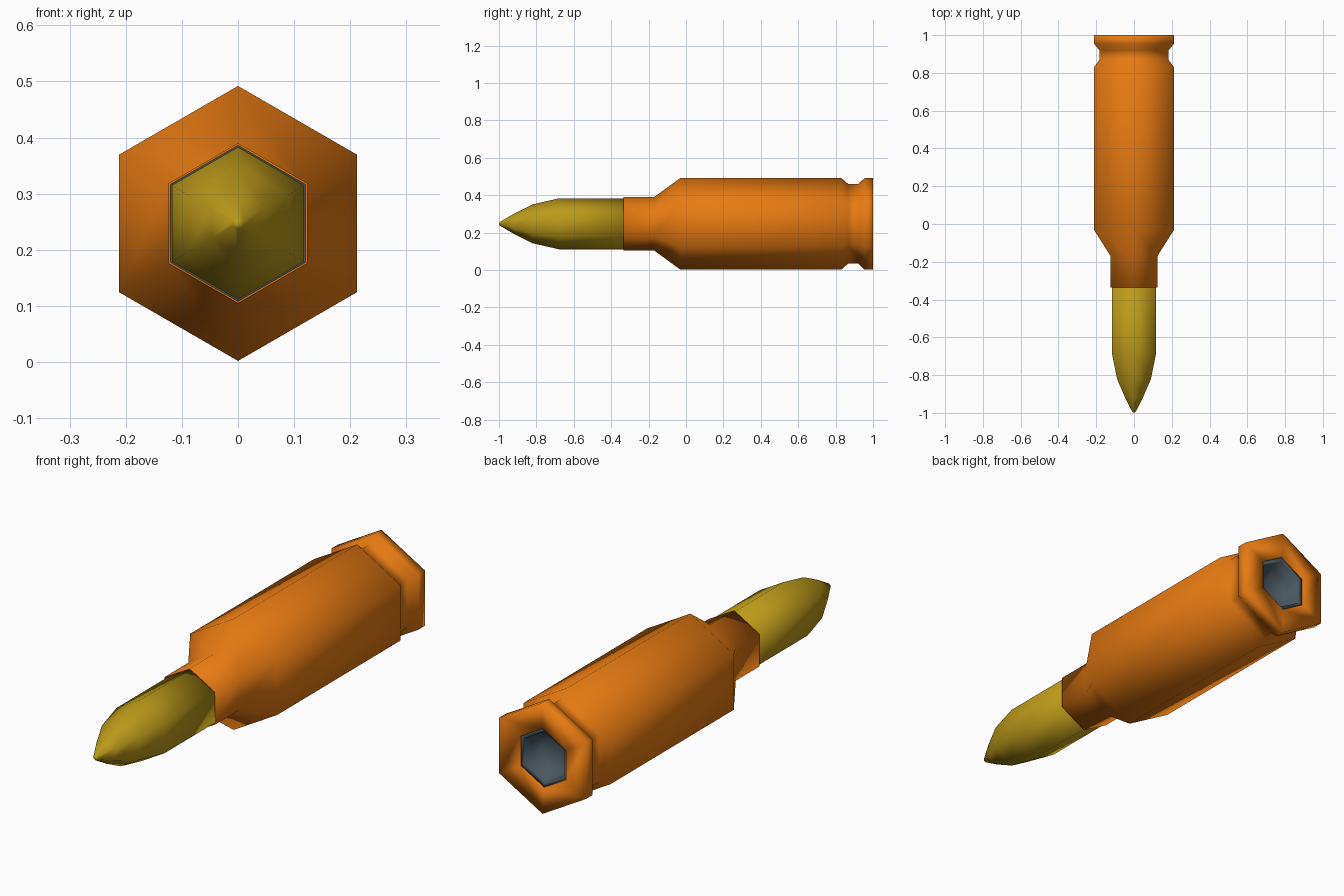
import bpy, math

if "Cube" in bpy.data.objects:
    bpy.data.objects.remove(bpy.data.objects["Cube"])

CZ = 0.247   # height of the long axis
SIDES = 6


def material(name, rgb):
    m = bpy.data.materials.new(name)
    m.diffuse_color = (*rgb, 1)
    m.use_nodes = True
    m.node_tree.nodes["Principled BSDF"].inputs["Base Color"].default_value = m.diffuse_color
    return m


def lathe(name, profile, mat):
    """Six-sided lathe along y; profile is (y, radius), radius 0 closes to a point."""
    verts, faces, rings = [], [], []
    for y, r in profile:
        n = 1 if r == 0 else SIDES
        rings.append(list(range(len(verts), len(verts) + n)))
        for k in range(n):
            a = math.pi / 2 + k * math.tau / SIDES
            verts.append((r * math.cos(a), y, CZ + r * math.sin(a)))
    for a, b in zip(rings, rings[1:]):
        for k in range(SIDES):
            j = (k + 1) % SIDES
            if len(a) == 1:
                faces.append((a[0], b[j], b[k]))
            elif len(b) == 1:
                faces.append((a[k], a[j], b[0]))
            else:
                faces.append((a[k], a[j], b[j], b[k]))
    mesh = bpy.data.meshes.new(name)
    mesh.from_pydata(verts, [], faces)
    mesh.materials.append(mat)
    mesh.shade_smooth()
    obj = bpy.data.objects.new(name, mesh)
    bpy.context.collection.objects.link(obj)
    return obj


orange = material("copper_orange", (0.80, 0.195, 0.006))
brass = material("dark_gold", (0.50, 0.32, 0.010))
slate = material("slate_grey", (0.065, 0.095, 0.115))

# Casing: mouth, neck, shoulder, body, extraction groove, rim and rear face
lathe("casing", [
    (-0.30, 0.139), (-0.335, 0.139), (-0.335, 0.143), (-0.17, 0.143),
    (-0.03, 0.245), (0.83, 0.245), (0.868, 0.212), (0.92, 0.212),
    (0.955, 0.245), (1.0, 0.245), (1.0, 0.131), (0.97, 0.131)], orange)

# Bullet tip
lathe("bullet", [
    (-1.0, 0), (-0.995, 0.010), (-0.92, 0.054), (-0.82, 0.104),
    (-0.68, 0.136), (-0.30, 0.136), (-0.30, 0)], brass)

# Thin liner showing between the bullet and the casing mouth
lathe("mouth_liner", [
    (-0.30, 0.139), (-0.333, 0.139), (-0.333, 0.136), (-0.30, 0.136)], slate)

# Recessed primer cup in the rear face
lathe("primer_cup", [
    (0.96, 0.131), (0.99, 0.131), (0.985, 0.112), (0.93, 0.105),
    (0.90, 0.06), (0.89, 0)], slate)
